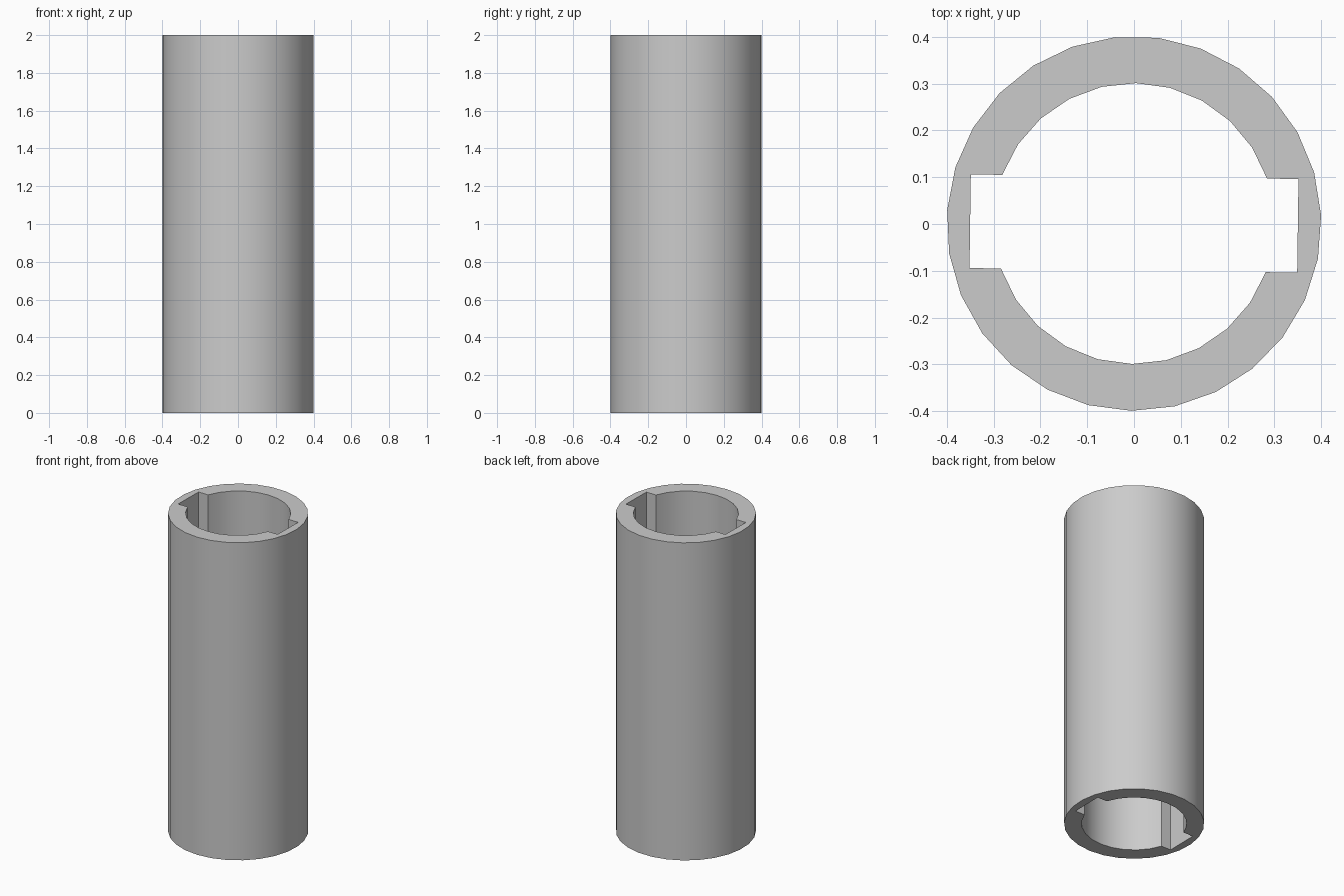
import bpy
import bmesh
from math import asin, cos, pi, radians, sin, tau
from mathutils import Matrix, Vector

cube = bpy.data.objects.get("Cube")
if cube:
    bpy.data.objects.remove(cube, do_unlink=True)

HEIGHT = 2.0
OUTER_R, OUTER_SIDES = 0.4, 27
BORE_R, ARC_STEPS = 0.3, 10
SLOT_X, SLOT_Y = 0.35, 0.1      # half length and half width of the keyway slot
TWIST = radians(-0.8)


def polar(radius, angle):
    return Vector((radius * cos(angle), radius * sin(angle), 0))


# Outer circle profile
outer = [polar(OUTER_R, -pi / 2 + tau * i / OUTER_SIDES) for i in range(OUTER_SIDES)]

# Bore profile: slot end, then arc, repeated half a turn round
corner = asin(SLOT_Y / BORE_R)
half = [Vector((SLOT_X, -SLOT_Y, 0)), Vector((SLOT_X, SLOT_Y, 0))]
half += [polar(BORE_R, corner + (pi - 2 * corner) * i / ARC_STEPS)
         for i in range(ARC_STEPS + 1)]
bore = half + [-p for p in half]

# Fill the ring between the profiles and extrude it upwards
bm = bmesh.new()
edges = []
for loop in (outer, bore):
    verts = [bm.verts.new(p) for p in loop]
    edges += [bm.edges.new((v, verts[i - 1])) for i, v in enumerate(verts)]
bmesh.ops.triangle_fill(bm, edges=edges, use_beauty=True, normal=(0, 0, 1))
top = bmesh.ops.extrude_face_region(bm, geom=bm.faces[:], use_keep_orig=True)
raised = [g for g in top["geom"] if isinstance(g, bmesh.types.BMVert)]
bmesh.ops.translate(bm, verts=raised, vec=(0, 0, HEIGHT))
bmesh.ops.recalc_face_normals(bm, faces=bm.faces[:])
bm.transform(Matrix.Translation((0, 0.001, 0)) @ Matrix.Rotation(TWIST, 4, "Z"))

mesh = bpy.data.meshes.new("slotted_tube")
bm.to_mesh(mesh)
bm.free()
tube = bpy.data.objects.new("slotted_tube", mesh)
bpy.context.collection.objects.link(tube)

# Plain grey material
grey = bpy.data.materials.new("light_grey")
grey.use_nodes = True
colour = (0.6, 0.6, 0.6, 1)
grey.diffuse_color = colour
grey.node_tree.nodes["Principled BSDF"].inputs["Base Color"].default_value = colour
mesh.materials.append(grey)

# Smooth round walls with sharp rims and slot corners
bpy.ops.object.select_all(action="DESELECT")
tube.select_set(True)
bpy.context.view_layer.objects.active = tube
bpy.ops.object.shade_smooth_by_angle(angle=radians(30))
